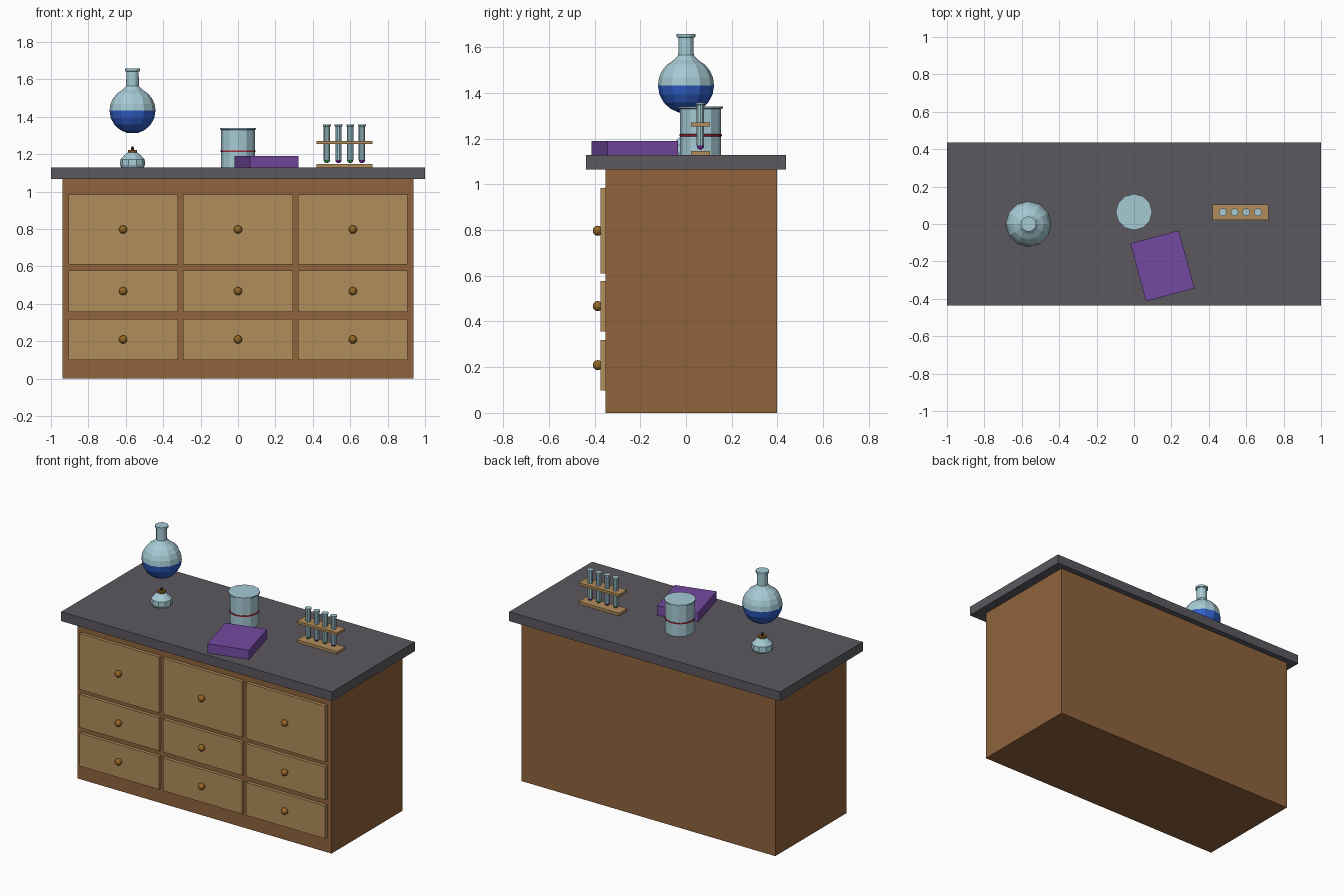
import bpy, bmesh, math
from mathutils import Matrix

if "Cube" in bpy.data.objects:
    bpy.data.objects.remove(bpy.data.objects["Cube"])


def material(name, r, g, b):
    m = bpy.data.materials.new(name)
    m.diffuse_color = [(c / 255) ** 2.2 for c in (r, g, b)] + [1]
    m.use_nodes = True
    m.node_tree.nodes["Principled BSDF"].inputs["Base Color"].default_value = m.diffuse_color
    return m


WOOD = material("wood", 142, 99, 63)
PANEL = material("panel_wood", 177, 140, 92)
STONE = material("worktop", 91, 89, 94)
BRASS = material("brass", 146, 102, 42)
GLASS = material("glass", 164, 201, 211)
BLUE = material("blue_liquid", 51, 93, 196)
PURPLE = material("purple_liquid", 125, 50, 165)
GREEN = material("green_liquid", 60, 160, 80)
COVER = material("book_cover", 115, 75, 160)
RED = material("red_band", 165, 45, 60)
DARK = material("wick", 60, 48, 38)


def finish(name, bm, mat, loc=(0, 0, 0)):
    bmesh.ops.recalc_face_normals(bm, faces=bm.faces)
    me = bpy.data.meshes.new(name)
    bm.to_mesh(me)
    bm.free()
    me.materials.append(mat)
    ob = bpy.data.objects.new(name, me)
    ob.location = loc
    bpy.context.collection.objects.link(ob)
    return ob


def box(name, x0, x1, y0, y1, z0, z1, mat, turn=0):
    bm = bmesh.new()
    bmesh.ops.create_cube(bm, size=1, matrix=Matrix.Diagonal((x1 - x0, y1 - y0, z1 - z0, 1)))
    ob = finish(name, bm, mat, ((x0 + x1) / 2, (y0 + y1) / 2, (z0 + z1) / 2))
    ob.rotation_euler.z = turn
    return ob


def lathe(name, x, y, profile, mat, n=12):
    """Spin a (radius, height) profile and cap both ends."""
    bm = bmesh.new()
    rings = []
    for r, z in profile:
        angles = [2 * math.pi * i / n for i in range(n)]
        rings.append([bm.verts.new((r * math.cos(a), r * math.sin(a), z)) for a in angles])
    for a, b in zip(rings, rings[1:]):
        for i in range(n):
            j = (i + 1) % n
            bm.faces.new((a[i], a[j], b[j], b[i]))
    bm.faces.new(rings[0])
    bm.faces.new(rings[-1])
    return finish(name, bm, mat, (x, y, 0))


def arc(r, zc, a0, a1, steps):
    """Part of a ball outline between two latitudes in degrees."""
    lats = [math.radians(a0 + (a1 - a0) * i / steps) for i in range(steps + 1)]
    return [(r * math.cos(t), zc + r * math.sin(t)) for t in lats]


# Cabinet and worktop
TOP = 1.128
box("cabinet", -0.938, 0.938, -0.353, 0.398, 0, 1.067, WOOD)
box("worktop", -1, 1, -0.437, 0.437, 1.066, TOP, STONE)

# Drawers with round knobs
for row, (z0, z1) in enumerate([(0.61, 0.984), (0.357, 0.578), (0.099, 0.319)]):
    for col, x in enumerate((-0.614, 0, 0.614)):
        box(f"drawer_{row}_{col}", x - 0.293, x + 0.293, -0.375, -0.345, z0, z1, PANEL)
        bm = bmesh.new()
        bmesh.ops.create_uvsphere(bm, u_segments=12, v_segments=8, radius=0.022)
        for f in bm.faces:
            f.smooth = True
        finish(f"knob_{row}_{col}", bm, BRASS, (x, -0.386, (z0 + z1) / 2))

# Round flask, half full
FX = -0.564
lathe("flask_liquid", FX, 0, arc(0.123, 1.433, -76, 0, 4), BLUE)
lathe("flask_glass", FX, 0,
      arc(0.123, 1.433, 0, 64, 4) + [(0.034, 1.565), (0.033, 1.642), (0.041, 1.644),
                                     (0.041, 1.657)], GLASS)

# Spirit burner under the flask
lathe("burner_bottle", FX, 0, [(0.06, TOP), (0.067, 1.142), (0.065, 1.172), (0.034, 1.202),
                               (0.026, 1.208)], GLASS, 10)
lathe("burner_cap", FX, 0, [(0.025, 1.206), (0.025, 1.222)], BRASS, 10)
lathe("burner_wick", FX, 0, [(0.009, 1.22), (0.008, 1.232), (0.004, 1.241)], DARK, 8)

# Beaker with rim and red band
lathe("beaker", 0, 0.064, [(0.09, TOP), (0.09, 1.33), (0.097, 1.333), (0.097, 1.341)], GLASS)
lathe("beaker_band", 0, 0.064, [(0.088, 1.21), (0.093, 1.211), (0.093, 1.219), (0.088, 1.22)],
      RED)

# Book lying at an angle
box("book", 0.018, 0.286, -0.384, -0.064, TOP, 1.19, COVER, math.radians(15))

# Test tube rack
box("rack_base", 0.42, 0.718, 0.021, 0.105, TOP, 1.146, PANEL)
box("rack_shelf", 0.42, 0.718, 0.021, 0.105, 1.254, 1.271, PANEL)
for i in range(4):
    x = 0.475 + i * 0.0625
    lathe(f"tube_{i}", x, 0.063, [(0.017, 1.169), (0.017, 1.348), (0.021, 1.35), (0.021, 1.359)],
          GLASS, 10)
    lathe(f"tube_liquid_{i}", x, 0.063, arc(0.017, 1.169, -75, 0, 3),
          PURPLE if i % 2 else GREEN, 10)
